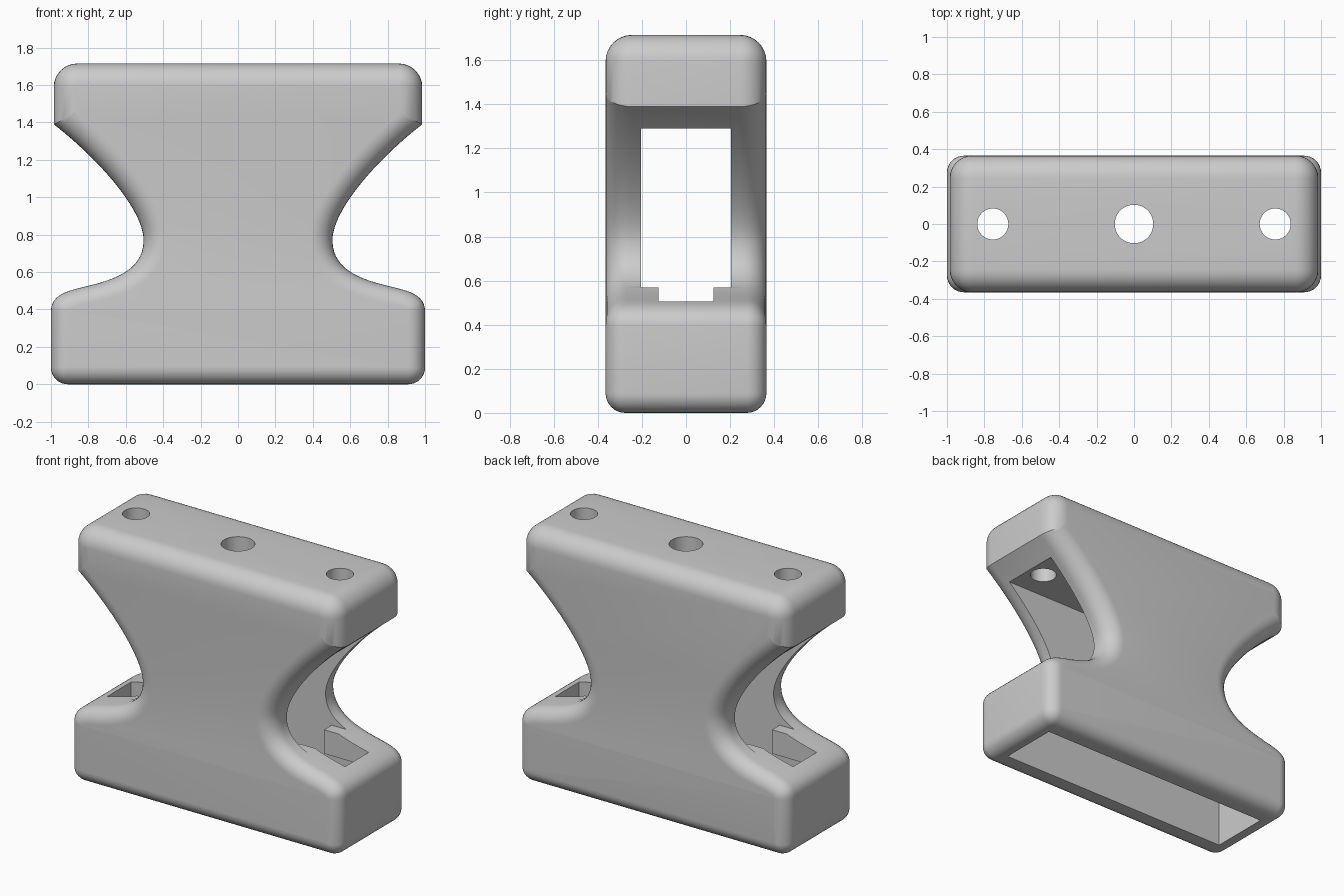
import bpy, bmesh, math
from mathutils import Vector
from mathutils.geometry import interpolate_bezier

cube = bpy.data.objects.get("Cube")
if cube:
    bpy.data.objects.remove(cube, do_unlink=True)

HALF_DEPTH = 0.365
SLOT = 0.205

grey = bpy.data.materials.new("plain grey")
grey.use_nodes = True
grey.diffuse_color = (0.6, 0.6, 0.6, 1)
grey.node_tree.nodes["Principled BSDF"].inputs["Base Color"].default_value = (0.6, 0.6, 0.6, 1)


def arc(cx, cz, r, start, steps=8):
    angles = [math.radians(start + 90 * i / steps) for i in range(steps + 1)]
    return [Vector((cx + r * math.cos(a), cz + r * math.sin(a))) for a in angles]


def bezier(a, b, c, d, count):
    return [Vector(p[:2]) for p in interpolate_bezier(*map(Vector, (a, b, c, d)), count)]


def add_object(name, bm):
    bmesh.ops.recalc_face_normals(bm, faces=bm.faces[:])
    mesh = bpy.data.meshes.new(name)
    bm.to_mesh(mesh)
    bm.free()
    mesh.materials.append(grey)
    obj = bpy.data.objects.new(name, mesh)
    bpy.context.collection.objects.link(obj)
    return obj


# Waisted outline: right half from the foot to the top, then mirrored
right = arc(0.91, 0.09, 0.09, -90)
right += bezier((1, 0.39), (1, 0.45), (0.96, 0.48), (0.9, 0.5), 9)
right += bezier((0.9, 0.5), (0.78, 0.54), (0.505, 0.56), (0.505, 0.77), 20)[1:]
right += bezier((0.505, 0.77), (0.505, 0.93), (0.74, 1.2), (0.985, 1.39), 24)[1:]
right += arc(0.86, 1.59, 0.125, 0)
outline = right + [Vector((-p.x, p.y)) for p in reversed(right)]


def inward(i):
    before, here, after = outline[i - 1], outline[i], outline[(i + 1) % len(outline)]
    d1, d2 = (here - before).normalized(), (after - here).normalized()
    return Vector((-d1.y - d2.y, d1.x + d2.x)) / (1 + d1.dot(d2))


def fillet(z):
    blend = min(max((z - 0.5) / 0.3, 0), 1)
    return 0.09 + 0.03 * blend


# Body: rings of the outline, shrinking round the front and back edges
STEPS = 8
quarter = [math.pi / 2 * i / STEPS for i in range(STEPS + 1)]
layers = [(-1, a) for a in quarter] + [(1, a) for a in reversed(quarter)]
bm = bmesh.new()
rings = []
for side, a in layers:
    ring = []
    for i, p in enumerate(outline):
        r = fillet(p.y)
        q = p + inward(i) * r * (1 - math.sin(a))
        ring.append(bm.verts.new((q.x, side * (HALF_DEPTH - r * (1 - math.cos(a))), q.y)))
    rings.append(ring)
for lower, upper in zip(rings, rings[1:]):
    for i in range(len(outline)):
        j = (i + 1) % len(outline)
        bm.faces.new((lower[i], lower[j], upper[j], upper[i]))
bm.faces.new(rings[0])
bm.faces.new(rings[-1])
body = add_object("waisted_body", bm)


def cut(cutter):
    cutter.hide_render = True
    mod = body.modifiers.new("cut", "BOOLEAN")
    mod.operation = "DIFFERENCE"
    mod.solver = "EXACT"
    mod.object = cutter
    bpy.context.view_layer.objects.active = body
    bpy.ops.object.modifier_apply(modifier=mod.name)
    bpy.data.objects.remove(cutter, do_unlink=True)


def cut_box(name, half_x, half_y, z0, z1):
    bm = bmesh.new()
    bmesh.ops.create_cube(bm, size=2)
    for v in bm.verts:
        v.co = (v.co.x * half_x, v.co.y * half_y, z1 if v.co.z > 0 else z0)
    cut(add_object(name, bm))


def cut_hole(name, x, r):
    bm = bmesh.new()
    bmesh.ops.create_cone(bm, cap_ends=True, segments=40, radius1=r, radius2=r, depth=0.8)
    bmesh.ops.translate(bm, verts=bm.verts[:], vec=(x, 0, 1.6))
    cut(add_object(name, bm))


# Hollow interior: side-to-side window, base pocket, middle shaft, narrow slots
cut_box("window_cutter", 1.2, SLOT, 0.57, 1.29)
cut_box("base_pocket_cutter", 0.88, SLOT, -0.1, 0.41)
cut_box("shaft_cutter", 0.55, SLOT, 0.3, 0.7)
cut_box("slot_cutter", 0.88, 0.125, 0.3, 0.65)

# Holes in the top
for hole_x, radius in ((-0.755, 0.083), (0, 0.103), (0.755, 0.083)):
    cut_hole("hole_cutter", hole_x, radius)

bpy.ops.object.select_all(action="DESELECT")
body.select_set(True)
bpy.context.view_layer.objects.active = body
bpy.ops.object.shade_smooth_by_angle(angle=math.radians(32))
